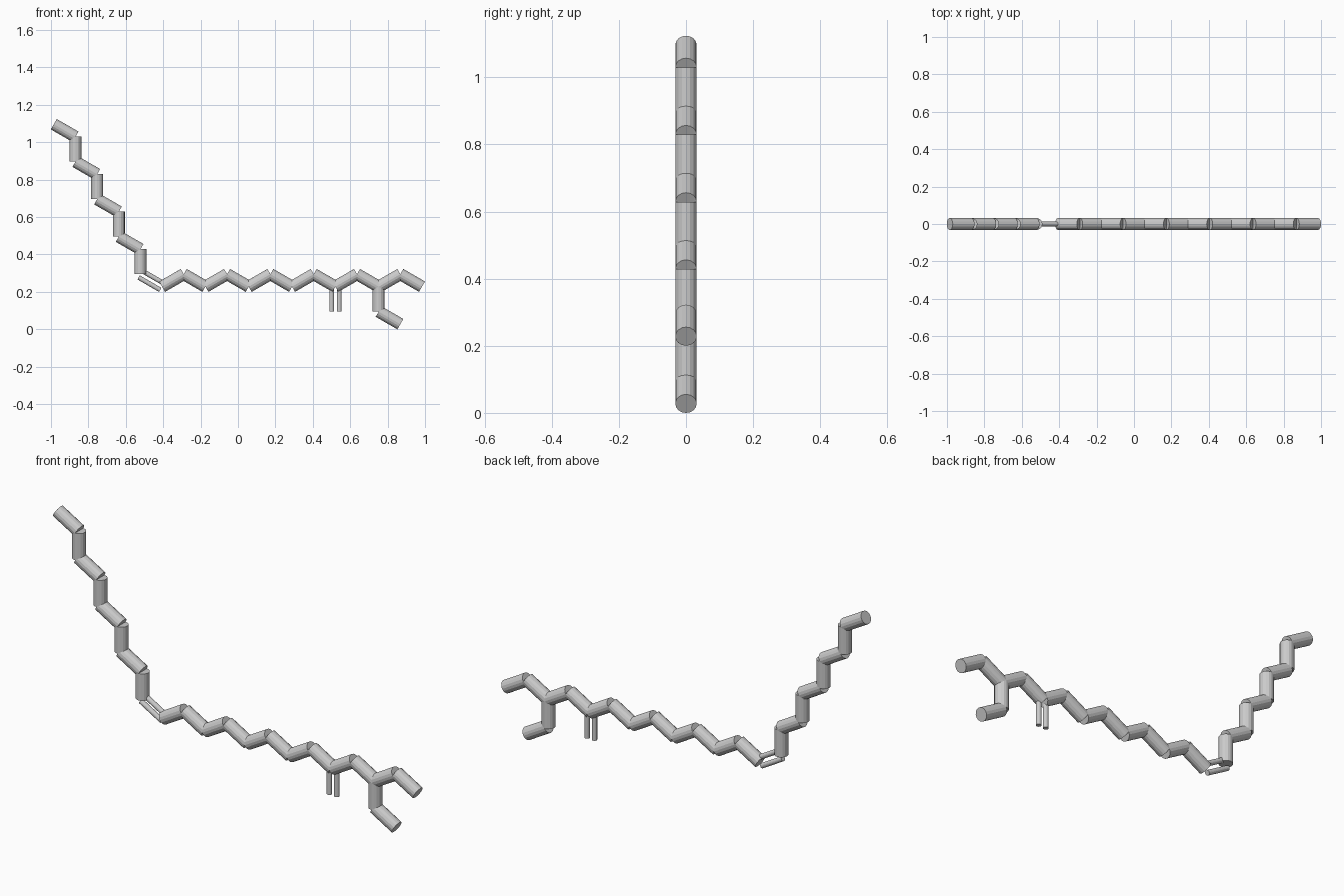
import bpy
from mathutils import Vector

if "Cube" in bpy.data.objects:
    bpy.data.objects.remove(bpy.data.objects["Cube"])

DX, DZ = 0.1158, 0.0668      # horizontal / vertical step of one 30 degree bond
X0, Z0 = -0.4058, 0.228      # lower end of the thin double bond at the bend
R, THIN, GAP = 0.032, 0.0125, 0.02


def pt(i, k):
    """Joint position: i steps right and k steps up from the bend."""
    return Vector((X0 + i * DX, 0, Z0 + k * DZ))


def rod(name, a, b, radius=R):
    d = b - a
    bpy.ops.mesh.primitive_cylinder_add(vertices=16, radius=radius, depth=d.length,
                                        location=(a + b) / 2)
    o = bpy.context.object
    o.name = name
    o.rotation_euler = Vector((0, 0, 1)).rotation_difference(d).to_euler()


def double_rod(name, a, b):
    d = (b - a).normalized()
    side = Vector((-d.z, 0, d.x)) * GAP
    for s in (-1, 1):
        rod(name, a + side * s, b + side * s, THIN)


# Long zigzag along the bottom
for i in range(12):
    rod("main_chain_bond", pt(i, i % 2), pt(i + 1, (i + 1) % 2))

# Thin pair at the bend
double_rod("bend_double_bond", pt(0, 0), pt(-1, 1))

# Rising zigzag on the left
for n in range(4):
    i, k = -1 - n, 1 + 3 * n
    rod("rising_upright_bond", pt(i, k), pt(i, k + 2))
    rod("rising_slanted_bond", pt(i, k + 2), pt(i - 1, k + 3))

# Hanging thin pair and hanging branch on the right
double_rod("hanging_double_bond", pt(8, 0), pt(8, -2))
rod("branch_upright_bond", pt(10, 0), pt(10, -2))
rod("branch_end_bond", pt(10, -2), pt(11, -3))
